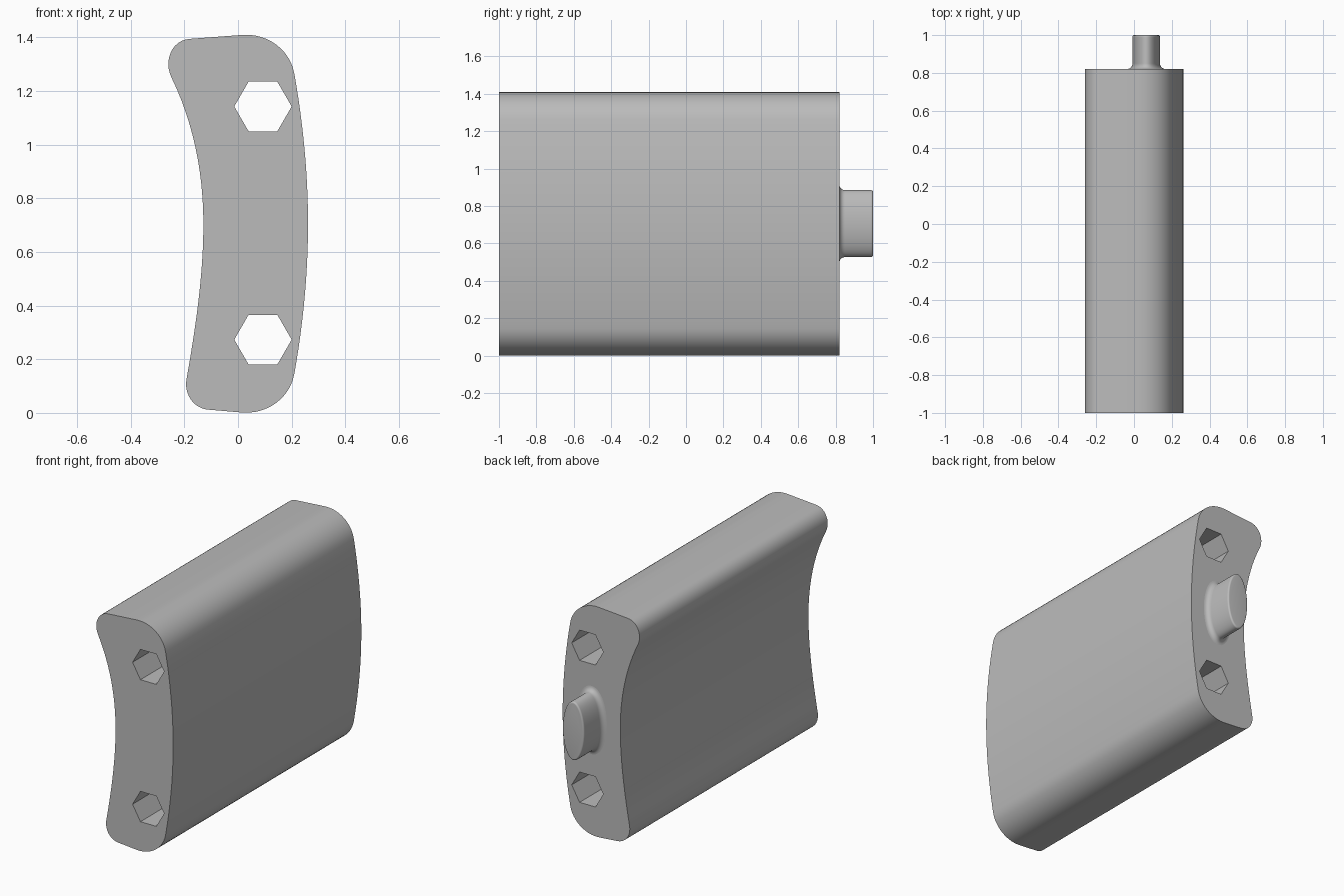
import bpy, bmesh
from math import sin, cos, tan, pi, radians
from mathutils import Vector
from mathutils.geometry import interpolate_bezier

cube = bpy.data.objects.get("Cube")
if cube:
    bpy.data.objects.remove(cube, do_unlink=True)

BACK = 0.82

grey = bpy.data.materials.new("plain_grey")
grey.use_nodes = True
colour = (0.5, 0.5, 0.5, 1)
grey.diffuse_color = colour
grey.node_tree.nodes["Principled BSDF"].inputs["Base Color"].default_value = colour


def loft(name, rings):
    """Skin closed rings of equal length and cap both ends."""
    bm = bmesh.new()
    loops = [[bm.verts.new(p) for p in ring] for ring in rings]
    for a, b in zip(loops, loops[1:]):
        for i in range(len(a)):
            j = (i + 1) % len(a)
            bm.faces.new((a[i], a[j], b[j], b[i]))
    bm.faces.new(loops[0])
    bm.faces.new(loops[-1])
    bmesh.ops.recalc_face_normals(bm, faces=bm.faces)
    mesh = bpy.data.meshes.new(name)
    bm.to_mesh(mesh)
    bm.free()
    mesh.materials.append(grey)
    obj = bpy.data.objects.new(name, mesh)
    bpy.context.collection.objects.link(obj)
    return obj


def activate(obj):
    bpy.ops.object.select_all(action='DESELECT')
    obj.select_set(True)
    bpy.context.view_layer.objects.active = obj


def arc(a, b, steps=12):
    """Smooth arc between two nodes given as x, z and heading in degrees."""
    p, q = Vector(a[:2]), Vector(b[:2])
    turn = abs(radians(b[2] - a[2]))
    if turn < 0.03:
        return [p]
    h = (q - p).length * 2 / 3 * tan(turn / 4) / sin(turn / 2)
    u, v = (Vector((cos(radians(n[2])), sin(radians(n[2])))) for n in (a, b))
    return interpolate_bezier(p, p + u * h, q - v * h, q, steps + 1)[:-1]


# Curved body section, clockwise from the upper left lip
nodes = [(-0.18, 1.394, 4), (0.02, 1.409, 3), (0.21, 1.264, -80),
         (0.261, 0.705, -90), (0.21, 0.146, -100), (0.02, 0.001, -183),
         (-0.11, 0.012, -184), (-0.192, 0.125, -280),
         (-0.129, 0.705, -270), (-0.248, 1.25, -244), (-0.18, 1.394, -356)]
section = [p for a, b in zip(nodes, nodes[1:]) for p in arc(a, b)]
body = loft("body", [[(p[0], y, p[1]) for p in section] for y in (-1, BACK)])

# Hexagonal through holes
for z in (0.273, 1.142):
    hexagon = [(0.093 + 0.107 * cos(k * pi / 3), z + 0.107 * sin(k * pi / 3))
               for k in range(6)]
    cutter = loft("hole_cutter", [[(x, y, h) for x, h in hexagon] for y in (-1.1, 1.1)])
    cutter.hide_render = True
    cut = body.modifiers.new("hole", 'BOOLEAN')
    cut.operation = 'DIFFERENCE'
    cut.solver = 'EXACT'
    cut.object = cutter
    activate(body)
    bpy.ops.object.modifier_apply(modifier=cut.name)
    bpy.data.objects.remove(cutter, do_unlink=True)


# Oval peg on the back, flared at the root and softened at the tip
def oval(offset, y, rx=0.073, rz=0.179, count=64):
    ring = []
    for k in range(count):
        t = 2 * pi * k / count
        n = Vector((rz * cos(t), rx * sin(t))).normalized() * offset
        ring.append((0.065 + rx * cos(t) + n.x, y, 0.706 + rz * sin(t) + n.y))
    return ring


flare, soft = 0.03, 0.01
quarter = [k * pi / 12 for k in range(7)]
rings = [oval(flare * (1 - sin(t)), BACK + flare * (1 - cos(t))) for t in quarter]
rings += [oval(-soft * (1 - cos(t)), 1 - soft * (1 - sin(t))) for t in quarter]
peg = loft("peg", rings)

for obj in (body, peg):
    activate(obj)
    bpy.ops.object.shade_smooth_by_angle(angle=radians(30))
